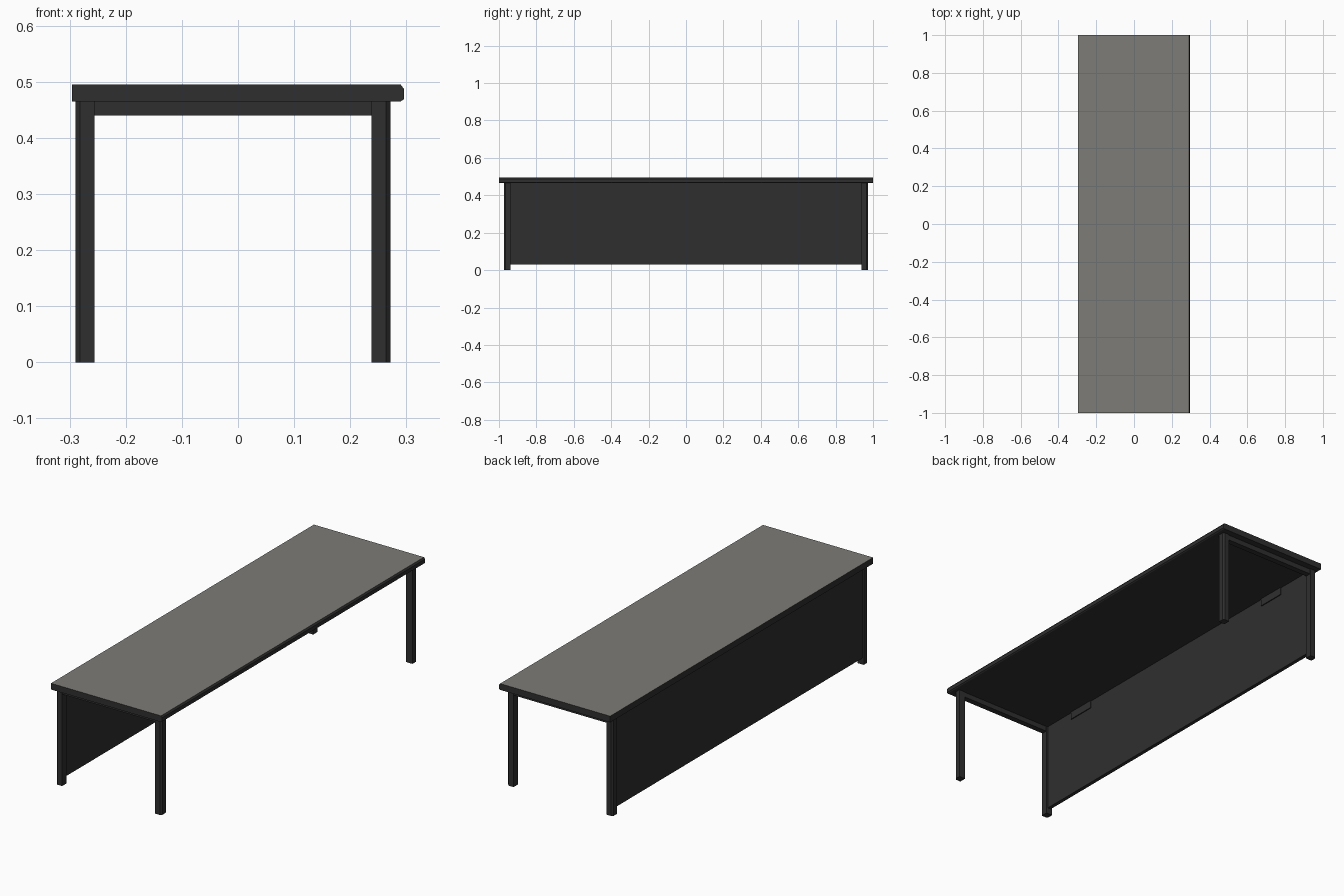
import bpy, bmesh

if "Cube" in bpy.data.objects:
    bpy.data.objects.remove(bpy.data.objects["Cube"])


def material(name, rgb):
    m = bpy.data.materials.new(name)
    m.diffuse_color = (*rgb, 1)
    m.use_nodes = True
    m.node_tree.nodes["Principled BSDF"].inputs["Base Color"].default_value = m.diffuse_color
    return m


GREY = material("warm grey laminate", (0.205, 0.2, 0.185))
DARK = material("charcoal", (0.028, 0.028, 0.028))


def prism(name, outline, axis, lo, hi, mat):
    """Extrude a 2D outline along an axis (0=x, 1=y, 2=z)."""
    def place(p, h):
        c = list(p)
        c.insert(axis, h)
        return c
    bm = bmesh.new()
    face = bm.faces.new([bm.verts.new(place(p, lo)) for p in outline])
    ext = bmesh.ops.extrude_face_region(bm, geom=[face])
    shift = [0, 0, 0]
    shift[axis] = hi - lo
    bmesh.ops.translate(bm, vec=shift, verts=[
        v for v in ext["geom"] if isinstance(v, bmesh.types.BMVert)])
    bmesh.ops.recalc_face_normals(bm, faces=bm.faces)
    me = bpy.data.meshes.new(name)
    bm.to_mesh(me)
    bm.free()
    me.materials.append(mat)
    ob = bpy.data.objects.new(name, me)
    bpy.context.collection.objects.link(ob)
    return ob


def box(name, x, y, z, mat):
    return prism(name, [(x[0], y[0]), (x[1], y[0]), (x[1], y[1]), (x[0], y[1])],
                 2, z[0], z[1], mat)


# Tabletop: dark edges and underside, grey upper face, small bevel on the user side
top = prism("tabletop", [(-0.296, 0.465), (0.29, 0.465), (0.296, 0.469),
                         (0.296, 0.487), (0.29, 0.495), (-0.296, 0.495)],
            1, -1, 1, DARK)
top.data.materials.append(GREY)
for p in top.data.polygons:
    if p.normal.z > 0.9:
        p.material_index = 1

# Legs with a chamfered outer corner
W, C = 0.034, 0.008
for sx, side, xo in ((-1, "rear", -0.29), (1, "user_side", 0.272)):
    for sy, end in ((-1, "front"), (1, "back")):
        yo = 0.972 * sy
        xi, yi = xo - sx * W, yo - sy * W
        prism(f"{side}_{end}_leg",
              [(xi, yi), (xo, yi), (xo, yo - sy * C), (xo - sx * C, yo), (xi, yo)],
              2, 0, 0.465, DARK)

# Short rails joining the legs at each end
for s, end in ((-1, "front"), (1, "back")):
    ys = sorted((s * 0.968, s * 0.94))
    box(f"{end}_rail", (-0.257, 0.24), ys, (0.44, 0.465), DARK)

# Modesty panel between the rear legs
box("modesty_panel", (-0.282, -0.264), (-0.94, 0.94), (0.03, 0.465), DARK)

# Panel mounting plates
for y, end in ((-0.695, "front"), (0.68, "back")):
    box(f"{end}_mounting_plate", (-0.265, -0.259), (y - 0.07, y + 0.07),
        (0.428, 0.465), DARK)
